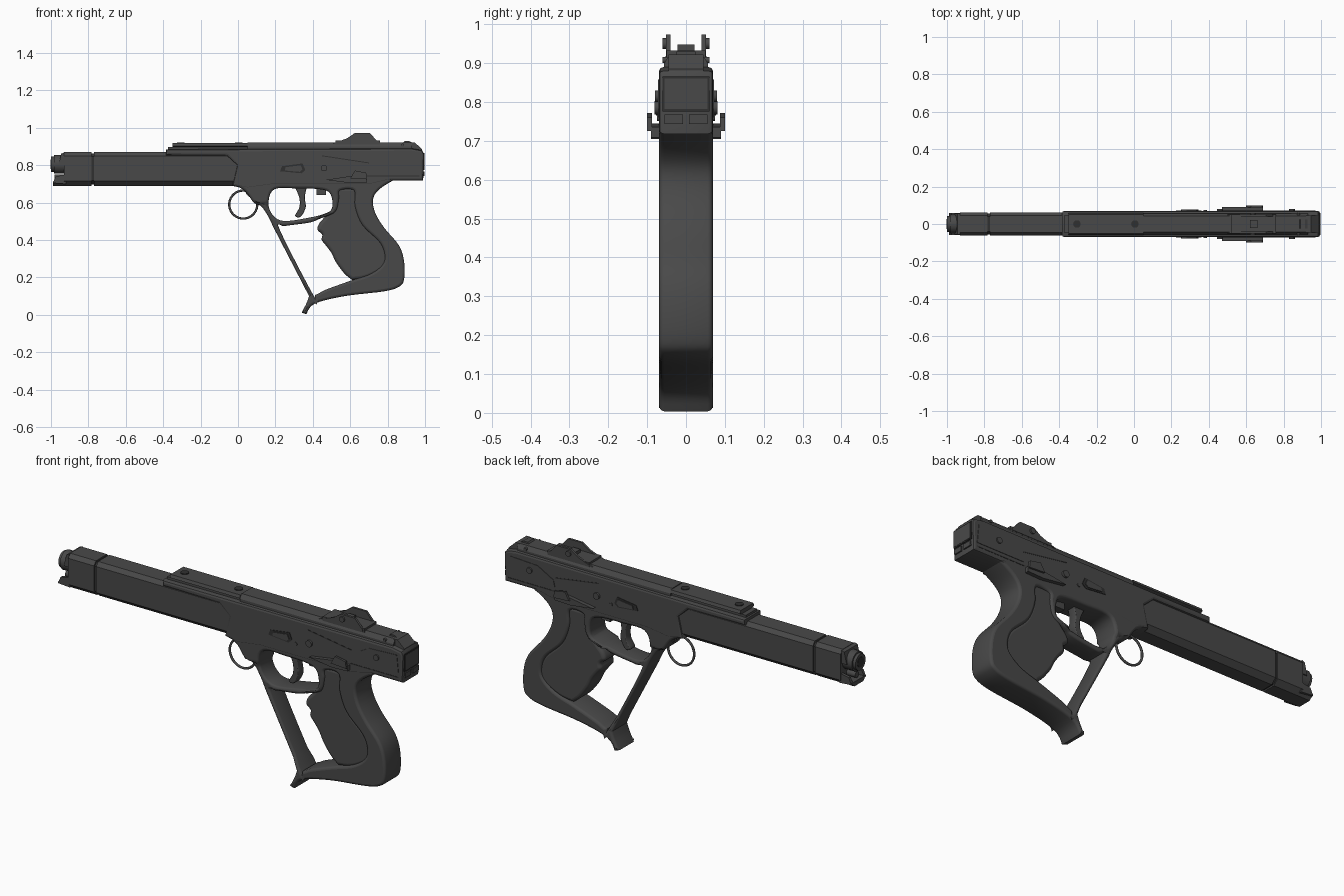
import bpy, bmesh, math
from mathutils import Vector


def material(name, v):
    m = bpy.data.materials.new(name)
    m.diffuse_color = (v, v, v, 1)
    return m


GUN = material("gunmetal", 0.066)
DARK = material("dark_recess", 0.03)


def finish(ob, mat, angle=30):
    ob.data.materials.clear()
    ob.data.materials.append(mat)
    bpy.ops.object.select_all(action='DESELECT')
    ob.select_set(True)
    bpy.context.view_layer.objects.active = ob
    bpy.ops.object.shade_smooth_by_angle(angle=math.radians(angle))
    return ob


def smooth(pts, n=5):
    """Closed Catmull-Rom loop; a doubled point makes a sharp corner."""
    out = []
    p = [Vector(q) for q in pts]
    for i in range(len(p)):
        a, b, c, d = p[i - 1], p[i], p[(i + 1) % len(p)], p[(i + 2) % len(p)]
        if (b - c).length < 1e-5:
            continue
        for k in range(n):
            t = k / n
            out.append(0.5 * (2 * b + (c - a) * t + (2 * a - 5 * b + 4 * c - d) * t * t
                              + (3 * b - a - 3 * c + d) * t ** 3))
    return [tuple(v) for v in out]


def slab(name, loops, y0, y1, mat=GUN, bevel=0.0, res=1, angle=30):
    """Side profile (first loop) with holes (other loops), extruded from y0 to y1."""
    cu = bpy.data.curves.new(name, 'CURVE')
    cu.dimensions, cu.fill_mode = '2D', 'BOTH'
    cu.extrude = (y1 - y0) / 2 - bevel
    cu.bevel_depth, cu.bevel_resolution, cu.offset = bevel, res, -bevel
    for loop in loops:
        sp = cu.splines.new('POLY')
        sp.points.add(len(loop) - 1)
        for q, (x, z) in zip(sp.points, loop):
            q.co = (x, z, 0, 1)
        sp.use_cyclic_u = True
    ob = bpy.data.objects.new(name, cu)
    bpy.context.collection.objects.link(ob)
    ob.rotation_euler.x = math.pi / 2
    ob.location.y = (y0 + y1) / 2
    bpy.ops.object.select_all(action='DESELECT')
    ob.select_set(True)
    bpy.context.view_layer.objects.active = ob
    bpy.ops.object.convert(target='MESH')
    ob = bpy.context.view_layer.objects.active
    bpy.ops.object.transform_apply(location=True, rotation=True, scale=True)
    return finish(ob, mat, angle)


def pair(name, loops, y0, y1, **kw):
    """The same slab on the left and right sides."""
    slab(name + "_right", loops, -y1, -y0, **kw)
    slab(name + "_left", loops, y0, y1, **kw)


def prism(name, half, x0, x1, mat=GUN):
    """Cross-section (y, z), mirrored in y and run along x."""
    ring = half + [(-y, z) for y, z in reversed(half)]
    bm = bmesh.new()
    ends = [[bm.verts.new((x, y, z)) for y, z in ring] for x in (x0, x1)]
    bm.faces.new(ends[0])
    bm.faces.new(ends[1])
    n = len(ring)
    for i in range(n):
        j = (i + 1) % n
        bm.faces.new((ends[0][i], ends[0][j], ends[1][j], ends[1][i]))
    bmesh.ops.recalc_face_normals(bm, faces=bm.faces)
    me = bpy.data.meshes.new(name)
    bm.to_mesh(me)
    bm.free()
    ob = bpy.data.objects.new(name, me)
    bpy.context.collection.objects.link(ob)
    return finish(ob, mat)


def box(name, x, y, z, mat=GUN):
    bpy.ops.mesh.primitive_cube_add(size=1, location=[sum(r) / 2 for r in (x, y, z)])
    ob = bpy.context.object
    ob.name = name
    ob.scale = [r[1] - r[0] for r in (x, y, z)]
    bpy.ops.object.transform_apply(location=False, rotation=False, scale=True)
    return finish(ob, mat)


def rod(name, loc, r, depth, axis, mat=GUN):
    rot = {'x': (0, math.pi / 2, 0), 'y': (math.pi / 2, 0, 0), 'z': (0, 0, 0)}[axis]
    bpy.ops.mesh.primitive_cylinder_add(vertices=24, radius=r, depth=depth,
                                        location=loc, rotation=rot)
    bpy.context.object.name = name
    return finish(bpy.context.object, mat)


# Barrel shroud and muzzle
shroud = [(0.036, 0.69), (0.062, 0.715), (0.062, 0.85), (0.045, 0.87)]
prism("barrel_shroud", shroud, -0.77, 0.03)
prism("shroud_gap", [(0.034, 0.697), (0.056, 0.718), (0.056, 0.846), (0.04, 0.863)], -0.80, -0.76, DARK)
prism("muzzle_block", shroud, -0.93, -0.782)
slab("muzzle_hood", [[(-0.93, 0.868), (-0.945, 0.862), (-0.96, 0.80), (-0.925, 0.80)]], -0.055, 0.055)
prism("muzzle_tongue", [(0.036, 0.69), (0.06, 0.713), (0.03, 0.713)], -0.99, -0.92)
pair("tongue_cheek", [[(-0.99, 0.705), (-0.975, 0.74), (-0.92, 0.75), (-0.92, 0.70)]], 0.045, 0.06)
rod("muzzle_collar", (-0.955, 0, 0.805), 0.05, 0.06, 'x')
rod("muzzle_tube", (-0.965, 0, 0.805), 0.042, 0.07, 'x')
rod("muzzle_bore", (-1.0, 0, 0.805), 0.026, 0.004, 'x', DARK)
rod("guide_rod", (-0.95, 0, 0.735), 0.016, 0.06, 'x')

# Receiver
slab("receiver", [[(-0.385, 0.885), (-0.385, 0.853), (-0.06, 0.85), (-0.005, 0.80), (-0.03, 0.69),
                   (0.05, 0.672), (0.18, 0.69), (0.70, 0.69), (0.82, 0.718), (0.99, 0.718),
                   (0.995, 0.86), (0.985, 0.88), (0.93, 0.89)]], -0.07, 0.07, bevel=0.012)
prism("top_ridge", [(0.056, 0.86), (0.056, 0.90), (0.042, 0.922)], 0.05, 0.93)
slab("ridge_tail", [[(0.92, 0.87), (0.92, 0.922), (0.945, 0.922), (0.985, 0.885), (0.985, 0.87)]], -0.045, 0.045)
slab("rear_catch", [[(0.88, 0.915), (0.89, 0.93), (0.915, 0.93), (0.94, 0.915)]], -0.025, 0.025)
box("rear_panel", (0.99, 0.998), (-0.055, 0.055), (0.782, 0.86))
box("rear_panel_gap", (0.99, 0.9965), (-0.06, 0.06), (0.776, 0.865), DARK)
for y in (-0.055, 0.008):
    box("rear_latch", (0.99, 0.998), (y, y + 0.047), (0.743, 0.768))

# Top rail
box("rail_base", (-0.375, 0.06), (-0.045, 0.045), (0.87, 0.897))
prism("top_rail", [(0.045, 0.897), (0.058, 0.903), (0.052, 0.918)], -0.35, 0.05)
for x in (-0.305, 0.005):
    rod("rail_screw", (x, 0, 0.918), 0.02, 0.008, 'z', DARK)

# Rear sight
box("sight_base", (0.52, 0.76), (-0.05, 0.05), (0.91, 0.932))
box("sight_blade", (0.62, 0.66), (-0.022, 0.022), (0.93, 0.948))
pair("sight_ear", [[(0.50, 0.915), (0.54, 0.928), (0.585, 0.945), (0.625, 0.973), (0.705, 0.973),
                    (0.73, 0.945), (0.75, 0.925), (0.75, 0.915)]], 0.04, 0.052)

# Frame with trigger opening and hand opening
outer = smooth([(-0.01, 0.69), (-0.01, 0.69), (0.04, 0.66), (0.085, 0.60), (0.125, 0.58), (0.165, 0.52),
                (0.187, 0.473), (0.187, 0.473), (0.38, 0.10), (0.38, 0.10), (0.365, 0.06), (0.34, 0.012),
                (0.34, 0.012), (0.365, 0.004), (0.365, 0.004), (0.41, 0.06), (0.567, 0.10), (0.78, 0.126),
                (0.86, 0.15), (0.888, 0.19), (0.888, 0.286), (0.86, 0.372), (0.78, 0.468),
                (0.733, 0.548), (0.722, 0.618), (0.754, 0.67), (0.83, 0.72), (0.83, 0.72),
                (0.80, 0.75), (0.80, 0.75), (0.0, 0.75), (0.0, 0.75)])
guard = smooth([(0.195, 0.672), (0.32, 0.676), (0.445, 0.671), (0.495, 0.645), (0.503, 0.57), (0.46, 0.54),
                (0.38, 0.52), (0.246, 0.502), (0.185, 0.535), (0.163, 0.60)])
hand = smooth([(0.222, 0.458), (0.25, 0.475), (0.38, 0.493), (0.44, 0.515), (0.52, 0.55), (0.54, 0.62),
               (0.545, 0.665), (0.62, 0.665), (0.625, 0.58), (0.665, 0.48), (0.76, 0.385),
               (0.785, 0.31), (0.765, 0.26), (0.70, 0.215), (0.60, 0.182), (0.47, 0.135),
               (0.415, 0.108), (0.392, 0.125)])
frame = slab("frame", [outer, guard, hand], -0.069, 0.069, bevel=0.013, res=2, angle=40)
for v in frame.data.vertices:          # slimmer front strut and guard
    if v.co.x < 0.43 and 0.13 < v.co.z < 0.60:
        v.co.y *= 0.8

# Grip with finger grooves
grip = smooth([(0.50, 0.68), (0.50, 0.68), (0.505, 0.58), (0.47, 0.53), (0.435, 0.49), (0.425, 0.455),
               (0.45, 0.43), (0.448, 0.40), (0.475, 0.365), (0.50, 0.33), (0.525, 0.28), (0.57, 0.22),
               (0.61, 0.187), (0.61, 0.187), (0.69, 0.20), (0.78, 0.25), (0.80, 0.31), (0.77, 0.39),
               (0.68, 0.48), (0.64, 0.58), (0.64, 0.68), (0.64, 0.68)])
slab("grip", [grip], -0.06, 0.06, bevel=0.018, res=3, angle=50)

# Trigger
slab("trigger", [smooth([(0.30, 0.69), (0.30, 0.69), (0.37, 0.69), (0.37, 0.69), (0.357, 0.63),
                         (0.362, 0.575), (0.335, 0.525), (0.305, 0.53), (0.328, 0.575), (0.327, 0.63)])],
     -0.022, 0.022, bevel=0.004, angle=50)
box("trigger_stop", (0.42, 0.47), (-0.02, 0.02), (0.64, 0.69))

# Sling ring and lug
bpy.ops.mesh.primitive_torus_add(major_radius=0.075, minor_radius=0.006, major_segments=40, minor_segments=8,
                                 location=(0.028, 0, 0.59), rotation=(math.pi / 2, 0, 0))
bpy.context.object.name = "sling_ring"
finish(bpy.context.object, GUN, 60)
slab("ring_lug", [[(0.03, 0.68), (0.045, 0.645), (0.09, 0.605), (0.11, 0.60), (0.10, 0.68)]], -0.02, 0.02)

# Side controls, buttons and seam lines
pair("lever", [[(0.47, 0.722), (0.60, 0.705), (0.69, 0.708), (0.69, 0.735), (0.62, 0.745)]], 0.06, 0.09)
pair("lever_tab", [[(0.60, 0.73), (0.625, 0.772), (0.685, 0.76), (0.69, 0.725)]], 0.088, 0.10)
pair("port_rim", [[(0.225, 0.768), (0.235, 0.795), (0.345, 0.81), (0.36, 0.775), (0.34, 0.757)]], 0.065, 0.073, mat=DARK)
pair("port_plate", [[(0.25, 0.772), (0.255, 0.79), (0.335, 0.80), (0.345, 0.778), (0.33, 0.765)]], 0.065, 0.077)
pair("seam", [[(0.45, 0.848), (0.45, 0.853), (0.70, 0.815), (0.70, 0.81)]], 0.066, 0.0712, mat=DARK)
pair("rear_seam", [[(0.69, 0.74), (0.69, 0.745), (0.97, 0.745), (0.97, 0.74)]], 0.066, 0.0712, mat=DARK)
pair("rear_side_plate", [[(0.70, 0.76), (0.71, 0.80), (0.80, 0.85), (0.96, 0.858), (0.97, 0.76)]], 0.066, 0.0725)
for s in (-1, 1):
    rod("frame_pin", (0.46, s * 0.07, 0.785), 0.017, 0.022, 'y')
    rod("rear_pin", (0.845, s * 0.07, 0.815), 0.015, 0.02, 'y')
    rod("small_pin", (0.38, s * 0.068, 0.76), 0.009, 0.012, 'y')
    rod("sight_screw", (0.635, s * 0.053, 0.95), 0.014, 0.014, 'y')
    rod("ridge_pin", (0.88, s * 0.054, 0.908), 0.008, 0.012, 'y')
